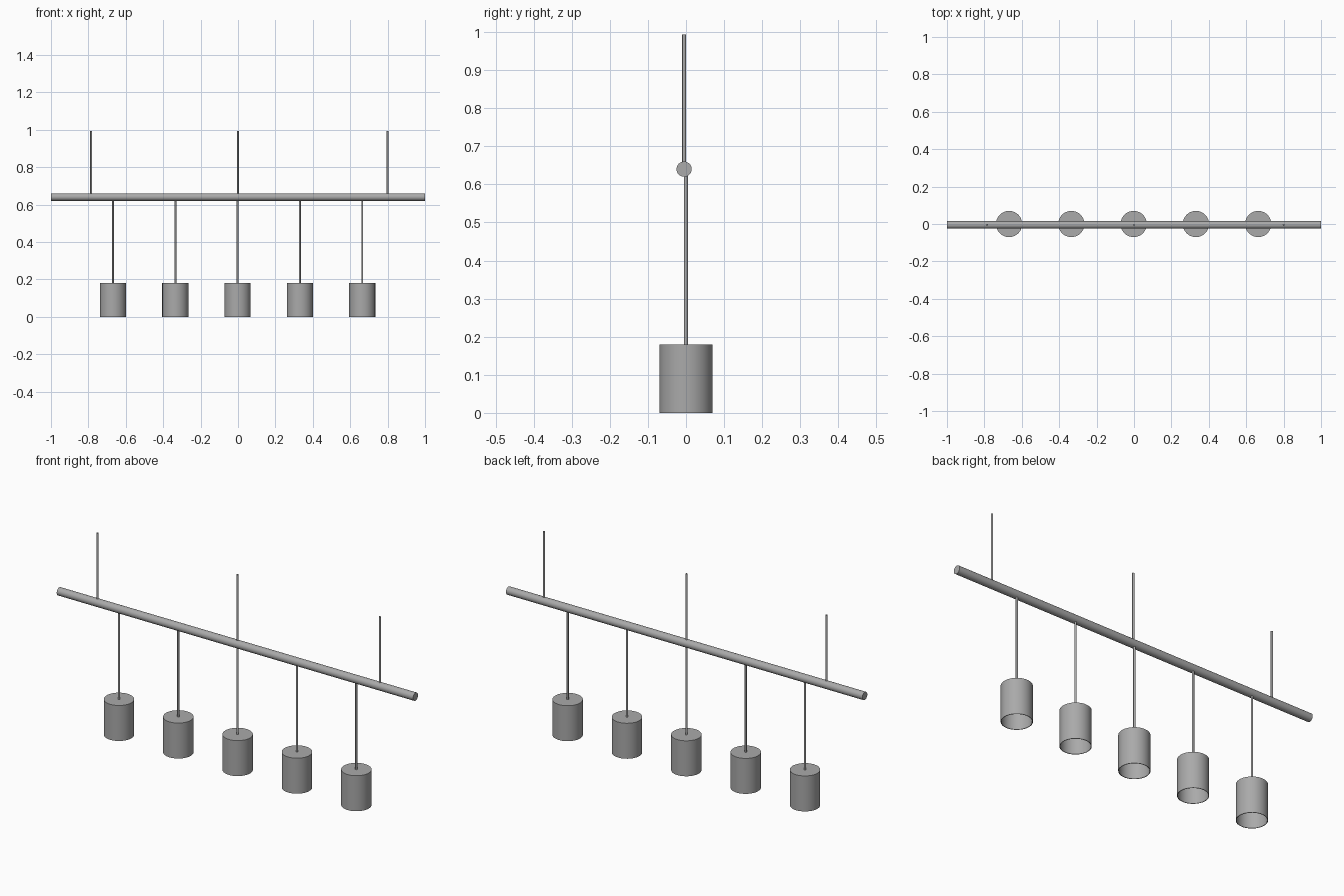
import bpy
import bmesh
from mathutils import Matrix

cube = bpy.data.objects.get("Cube")
if cube:
    bpy.data.objects.remove(cube, do_unlink=True)

# One plain metal colour
grey = bpy.data.materials.new("grey metal")
grey.use_nodes = True
COLOR = (0.4, 0.4, 0.4, 1)
grey.diffuse_color = COLOR
grey.node_tree.nodes["Principled BSDF"].inputs["Base Color"].default_value = COLOR

BAR_Z, BAR_Y, BAR_R = 0.64, -0.005, 0.02
SHADE_R, SHADE_H, WALL = 0.07, 0.18, 0.003
ROD_R = 0.005
TOP_Z = 0.993


def finish(name, bm):
    bmesh.ops.recalc_face_normals(bm, faces=bm.faces)
    mesh = bpy.data.meshes.new(name)
    bm.to_mesh(mesh)
    bm.free()
    mesh.materials.append(grey)
    obj = bpy.data.objects.new(name, mesh)
    bpy.context.collection.objects.link(obj)
    bpy.ops.object.select_all(action="DESELECT")
    obj.select_set(True)
    bpy.context.view_layer.objects.active = obj
    bpy.ops.object.shade_smooth_by_angle()
    return obj


def rod(name, x, y, z0, z1, radius=ROD_R, sides=16):
    bm = bmesh.new()
    bmesh.ops.create_cone(bm, cap_ends=True, segments=sides, radius1=radius,
                          radius2=radius, depth=z1 - z0)
    obj = finish(name, bm)
    obj.location = (x, y, (z0 + z1) / 2)
    return obj


def shade(name, x):
    # Cup open at the bottom: spin the wall profile about z
    bm = bmesh.new()
    inner = SHADE_R - WALL
    profile = [(0, SHADE_H), (SHADE_R, SHADE_H), (SHADE_R, 0),
               (inner, 0), (inner, SHADE_H - WALL), (0, SHADE_H - WALL)]
    verts = [bm.verts.new((r, 0, z)) for r, z in profile]
    edges = [bm.edges.new(pair) for pair in zip(verts, verts[1:])]
    bmesh.ops.spin(bm, geom=verts + edges, axis=(0, 0, 1), cent=(0, 0, 0),
                   angle=6.283185307, steps=48)
    bmesh.ops.remove_doubles(bm, verts=bm.verts, dist=0.0001)
    finish(name, bm).location = (x, 0, 0)


# Long horizontal bar
bm = bmesh.new()
bmesh.ops.create_cone(bm, cap_ends=True, segments=32, radius1=BAR_R,
                      radius2=BAR_R, depth=2,
                      matrix=Matrix.Rotation(1.570796327, 4, "Y"))
finish("crossbar", bm).location = (0, BAR_Y, BAR_Z)

# Ceiling rods
for i, x in enumerate((-0.785, 0, 0.8)):
    rod(f"ceiling_rod_{i + 1}", x, BAR_Y, BAR_Z, TOP_Z)

# Pendant lamps with their hanging rods
for i in range(5):
    x = -0.002 + (i - 2) * 0.333
    rod(f"pendant_rod_{i + 1}", x, 0, SHADE_H - WALL / 2, BAR_Z)
    shade(f"lamp_shade_{i + 1}", x)
